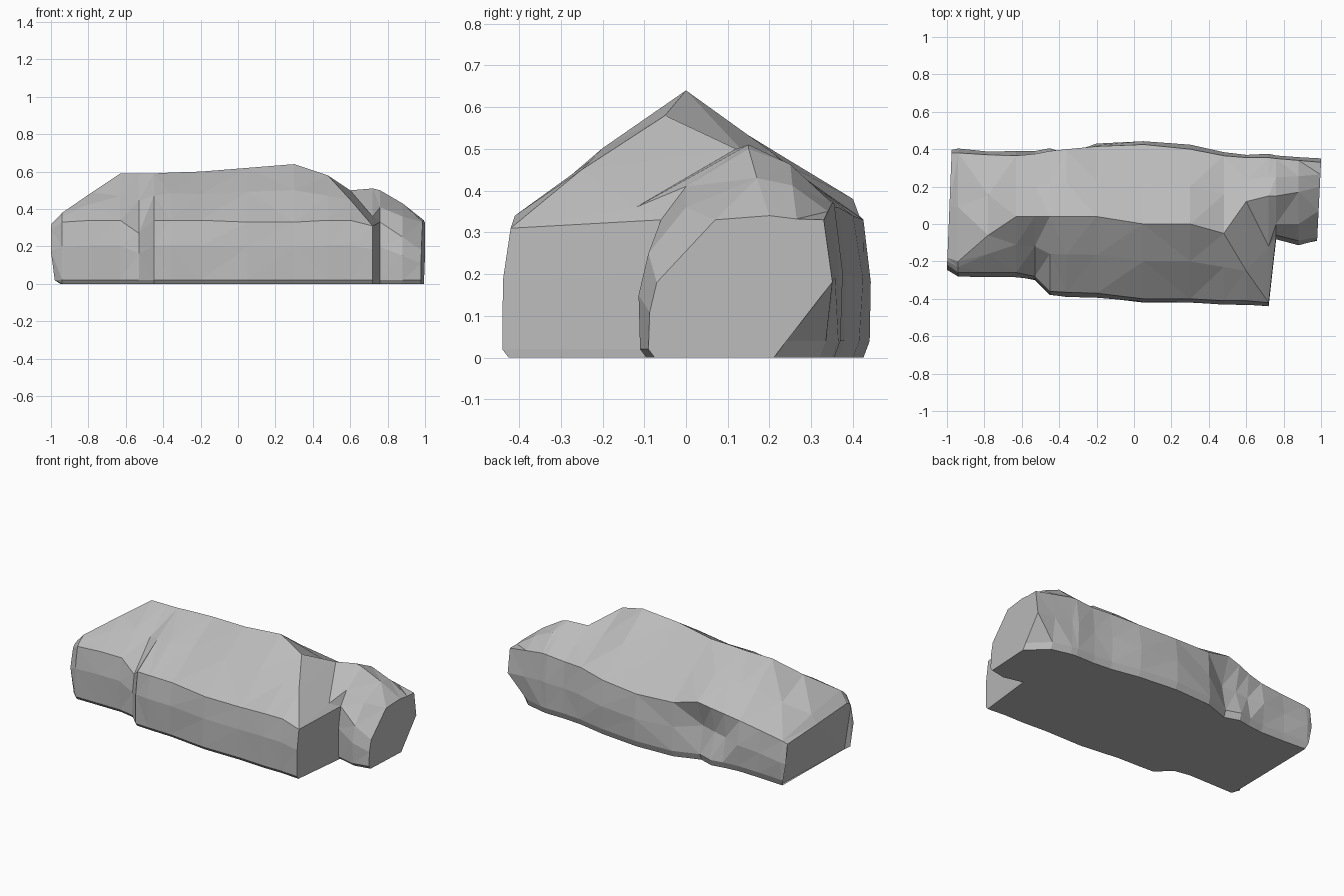
import bpy, bmesh, random
from mathutils import Vector

cube = bpy.data.objects.get("Cube")
if cube:
    bpy.data.objects.remove(cube, do_unlink=True)

random.seed(4)

# One flat stone colour
stone = bpy.data.materials.new("grey stone")
stone.use_nodes = True
colour = (0.5, 0.5, 0.5, 1.0)
stone.diffuse_color = colour
stone.node_tree.nodes["Principled BSDF"].inputs["Base Color"].default_value = colour

# Stations: x, front y, front eave z, ridge y, ridge z, back y, back eave z
STATIONS = [
    (-1, -.24, .29, -.18, .32, .4, .27),
    (-.94, -.28, .33, -.2, .38, .4, .28),
    (-.78, -.28, .34, -.06, .49, .39, .3),
    (-.63, -.28, .34, .04, .59, .385, .32),
    (-.53, -.3, .27, .04, .59, .395, .34),
    (-.45, -.38, .34, .04, .59, .41, .36),
    (-.36, -.385, .34, .04, .595, .42, .38),
    (-.2, -.39, .34, .04, .6, .435, .34),
    (.05, -.42, .33, 0, .62, .445, .33),
    (.3, -.42, .33, 0, .64, .42, .34),
    (.48, -.43, .34, -.05, .58, .385, .36),
    (.6, -.43, .34, .12, .5, .375, .36),
    (.72, -.44, .31, .15, .51, .375, .37),
    (.76, -.08, .33, .15, .5, .37, .37),
    (.88, -.11, .25, .17, .43, .36, .35),
    (1, -.09, .18, .2, .34, .35, .33),
]
# Where the front slope breaks at the stepped end: y, z by station x
SLOPE_BREAK = {.6: (-.25, .45), .72: (-.12, .36), .76: (0, .41),
               .88: (0, .36), 1: (.07, .33)}
# Recess of the back wall, cut-away of its foot and swell of the back slope
BACK_DENT = {-.53: .03, -.45: .06, -.36: .08, -.2: .01}
FOOT_CUT = {-.36: .04, .88: .02, 1: .12}
BACK_SWELL = {.72: .02, .76: .02, .88: .02}


def rough(amount):
    return random.uniform(-amount, amount)


def section(station):
    """Gabled outline with a chamfered foot, from front foot to back foot."""
    x, front, front_eave, ridge_y, ridge_z, back, back_eave = station
    dent, cut = BACK_DENT.get(x, 0), FOOT_CUT.get(x, 0)
    a, b = (front + .02, front_eave), (back - .02, back_eave)
    middle = ((a[0] + ridge_y) / 2, (a[1] + ridge_z) / 2 + .01 + rough(.008))
    outline = [
        (front + .015, 0),
        (front, .02),
        (front + rough(.006), front_eave * .6),
        a,
        SLOPE_BREAK.get(x, middle),
        (ridge_y, ridge_z),
        ((b[0] + ridge_y) / 2,
         (b[1] + ridge_z) / 2 + BACK_SWELL.get(x, 0) + rough(.008)),
        b,
        (back - dent + rough(.006), back_eave * .55),
        (back - .005 - cut, .04),
        (back - .02 - cut, 0),
    ]
    return [Vector((x, y, z)) for y, z in outline]


# Boulder: loft the sections along its length and cap both ends
bm = bmesh.new()
rings = [[bm.verts.new(p) for p in section(s)] for s in STATIONS]
for left, right in zip(rings, rings[1:]):
    count = len(left)
    for i in range(count):
        j = (i + 1) % count
        bm.faces.new((left[i], left[j], right[j], right[i]))
bm.faces.new(rings[0])
bm.faces.new(rings[-1])

# Skew the two end faces and tuck their feet inward for a worn base
for vert in rings[0]:
    vert.co.x += .04 * (vert.co.y + .24)
    if vert.co.z < .05:
        vert.co.x += .02 if vert.co.z > .01 else .05
for vert in rings[-1]:
    vert.co.x -= .05 * (.33 - vert.co.y)

bmesh.ops.triangulate(bm, faces=bm.faces[:], quad_method='SHORT_EDGE')
bmesh.ops.recalc_face_normals(bm, faces=bm.faces[:])

mesh = bpy.data.meshes.new("boulder")
bm.to_mesh(mesh)
bm.free()
mesh.materials.append(stone)
boulder = bpy.data.objects.new("boulder", mesh)
bpy.context.collection.objects.link(boulder)
